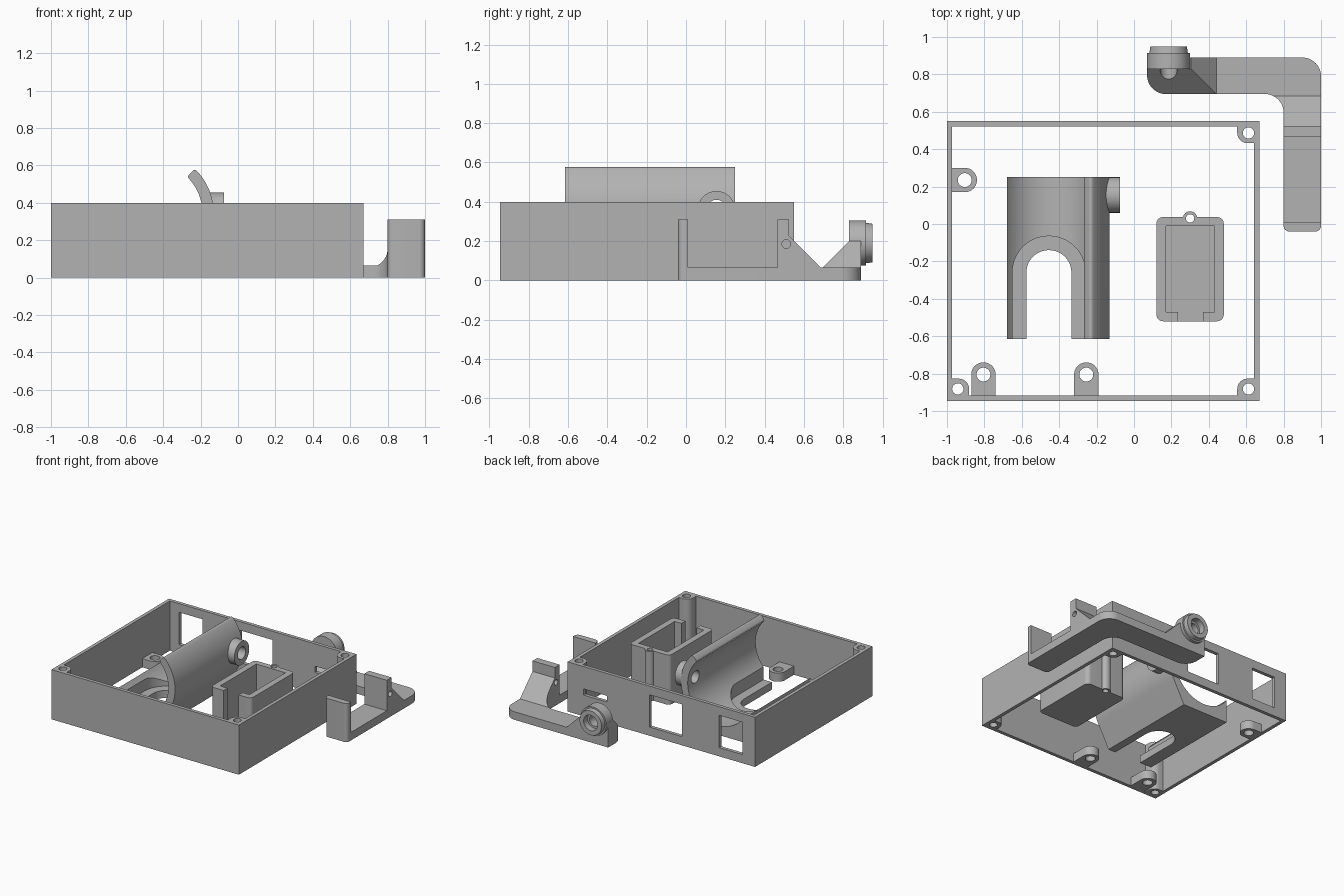
import bpy, bmesh, math
from mathutils import Vector

if "Cube" in bpy.data.objects:
    bpy.data.objects.remove(bpy.data.objects["Cube"])

grey = bpy.data.materials.new("plain grey")
grey.use_nodes = True
COLOUR = (0.45, 0.45, 0.45, 1)
grey.diffuse_color = COLOUR
grey.node_tree.nodes["Principled BSDF"].inputs["Base Color"].default_value = COLOUR


def rounded(corners, steps=10):
    """Outline from (u, v, radius) corners; radius 0 stays sharp."""
    out = []
    for i, (u, v, r) in enumerate(corners):
        p = Vector((u, v))
        if r == 0:
            out.append(p)
            continue
        a = (Vector(corners[i - 1][:2]) - p).normalized()
        b = (Vector(corners[(i + 1) % len(corners)][:2]) - p).normalized()
        half = a.angle(b) / 2
        centre = p + (a + b).normalized() * r / math.sin(half)
        s = p + a * (r / math.tan(half)) - centre
        e = p + b * (r / math.tan(half)) - centre
        out += [centre + s.normalized().slerp(e.normalized(), k / steps) * r
                for k in range(steps + 1)]
    return out


def rect(u0, u1, v0, v1, r=0):
    return rounded([(u0, v0, r), (u1, v0, r), (u1, v1, r), (u0, v1, r)])


def circle(u, v, r, n=40):
    return [(u + r * math.cos(math.tau * k / n), v + r * math.sin(math.tau * k / n))
            for k in range(n)]


def prism(name, outline, axis, lo, hi):
    """Extrude an outline along an axis."""
    place = {"x": lambda u, v, w: (w, u, v),
             "y": lambda u, v, w: (u, w, v),
             "z": lambda u, v, w: (u, v, w)}[axis]
    bm = bmesh.new()
    rings = [[bm.verts.new(place(u, v, w)) for u, v in outline] for w in (lo, hi)]
    n = len(outline)
    for ring in rings:
        bm.faces.new(ring)
    for i in range(n):
        j = (i + 1) % n
        bm.faces.new((rings[0][i], rings[0][j], rings[1][j], rings[1][i]))
    bmesh.ops.recalc_face_normals(bm, faces=bm.faces)
    mesh = bpy.data.meshes.new(name)
    bm.to_mesh(mesh)
    bm.free()
    mesh.materials.append(grey)
    ob = bpy.data.objects.new(name, mesh)
    bpy.context.collection.objects.link(ob)
    return ob


def combine(ob, other, operation):
    mod = ob.modifiers.new("combine", "BOOLEAN")
    mod.operation, mod.solver, mod.object = operation, "EXACT", other
    bpy.context.view_layer.objects.active = ob
    bpy.ops.object.modifier_apply(modifier=mod.name)
    bpy.data.objects.remove(other)


def cut(ob, outline, axis, lo, hi):
    combine(ob, prism("cutter", outline, axis, lo, hi), "DIFFERENCE")


def add(ob, outline, axis, lo, hi):
    combine(ob, prism("addition", outline, axis, lo, hi), "UNION")


# Open frame with connector windows in the back wall
L, R, F, B, T, H = -1.0, 0.67, -0.945, 0.55, 0.028, 0.4
frame = prism("frame", rect(L, R, F, B), "z", 0, H)
cut(frame, rect(L + T, R - T, F + T, B - T), "z", -1, 1)
for x0, x1, z0, z1 in ((-0.35, -0.06, 0.07, 0.33), (-0.89, -0.68, 0.07, 0.33),
                       (0.32, 0.53, 0.17, 0.22)):
    cut(frame, rect(x0, x1, z0, z1), "y", 0.45, 0.65)

# Full-height screw posts in three corners
for name, sx, sy in (("front_right_post", -1, -1), ("front_left_post", 1, -1),
                     ("back_left_post", 1, 1)):
    cx, cy = (R if sx > 0 else L) - sx * T, (B if sy > 0 else F) - sy * T
    ix, iy = cx - sx * 0.09, cy - sy * 0.09
    post = prism(name, rounded([(cx, cy, 0), (ix, cy, 0), (ix, iy, 0.055), (cx, iy, 0)]),
                 "z", 0, H)
    cut(post, circle(cx - sx * 0.03, cy - sy * 0.035, 0.03), "z", -1, 1)

# Low mounting lugs with a round end
PAD = 0.065
for name, x in (("front_lug_outer", -0.805), ("front_lug_inner", -0.255)):
    lug = prism(name, rounded([(x - PAD, F + T, 0), (x + PAD, F + T, 0),
                               (x + PAD, -0.74, 0.064), (x - PAD, -0.74, 0.064)]), "z", 0, 0.07)
    cut(lug, circle(x, -0.805, 0.037), "z", -1, 1)
lug = prism("side_lug", rounded([(L + T, 0.3, 0), (L + T, 0.17, 0),
                                 (-0.84, 0.17, 0.064), (-0.84, 0.3, 0.064)]), "z", 0, 0.07)
cut(lug, circle(-0.905, 0.235, 0.037), "z", -1, 1)

# Curved cradle: flat foot, open trough and a tall hooked side
CX, CZ, RO, RI = -0.46, 0.345, 0.33, 0.27


def arc(r, a0, a1, n):
    angles = [math.radians(a0 + (a1 - a0) * k / n) for k in range(n + 1)]
    return [(CX + r * math.cos(a), CZ + r * math.sin(a), 0) for a in angles]


outer, inner = arc(RO, -30, 46, 16), arc(RI, 46, -144.6, 40)
outer[-1] = outer[-1][:2] + (0.015,)
inner[0] = inner[0][:2] + (0.015,)
cradle = prism("cradle", rounded([(-0.68, 0, 0), (-0.27, 0, 0)] + outer + inner, 4),
               "y", -0.615, 0.25)
add(cradle, circle(0.155, 0.36, 0.095), "x", -0.19, -0.075)
cut(cradle, circle(0.155, 0.36, 0.05), "x", -0.4, 0.1)
for half, z0, z1 in ((0.195, 0.06, 0.4), (0.12, -0.1, 0.4)):
    x, top = -0.455, -0.26 + half
    cut(cradle, rounded([(x - half, -0.8, 0), (x + half, -0.8, 0),
                         (x + half, top, half - 0.001), (x - half, top, half - 0.001)], 20),
        "z", z0, z1)

# Pocket with a notch in front and a screw tab behind
pocket = prism("pocket", rect(0.12, 0.48, -0.52, 0.037, 0.035), "z", 0, H)
add(pocket, circle(0.3, 0.03, 0.038), "z", 0, H)
cut(pocket, rect(0.17, 0.43, -0.47, -0.01), "z", 0.05, 1)
cut(pocket, rect(0.235, 0.37, -0.6, -0.46), "z", 0.05, 1)
cut(pocket, circle(0.3, 0.03, 0.022), "z", -1, 1)

# Angled bracket: one outline, trimmed to leave posts, ramp and wedge
P = 0.065
bracket = prism("bracket", rounded([
    (0.8, -0.04, 0.03), (1.0, -0.04, 0.03), (1.0, 0.89, 0.1), (0.07, 0.89, 0),
    (0.07, 0.695, 0.1), (0.8, 0.695, 0.1)]), "z", 0, 0.31)
cut(bracket, rect(0.01, 0.465, P, 0.5), "x", 0.5, 1.2)
cut(bracket, [(0.525, 0.5), (0.525, 0.225), (0.685, P), (1.1, P), (1.1, 0.5)], "x", 0.44, 1.2)
cut(bracket, [(0.6, P), (0.695, P), (0.83, 0.2), (1.1, 0.2), (1.1, 0.5), (0.6, 0.5)],
    "x", 0, 0.45)
cut(bracket, [(0.44, P), (0.30, 0.205), (0.30, 0.5), (0.46, 0.5), (0.46, P)], "y", 0.6, 1.0)
cut(bracket, circle(0.51, 0.185, 0.022), "x", 0.6, 1.2)

# Chamfered ring on the bracket end
SX, SZ = 0.185, 0.19
ring = prism("bracket_ring", circle(SX, SZ, 0.115), "y", 0.83, 0.95)
for v in ring.data.vertices:
    if v.co.y > 0.9:
        v.co.x, v.co.z = SX + (v.co.x - SX) * 0.85, SZ + (v.co.z - SZ) * 0.85
sleeve = prism("sleeve", circle(SX, SZ, 0.115), "y", 0.83, 0.915)
combine(ring, sleeve, "UNION")
combine(bracket, ring, "UNION")
cut(bracket, circle(SX, SZ, 0.045), "y", 0.6, 1.1)
cut(bracket, circle(SX, SZ, 0.062), "y", 0.9, 1.1)

# Smooth the round surfaces, keep the edges sharp
bpy.ops.object.select_all(action="DESELECT")
for ob in bpy.context.collection.objects:
    if ob.type == "MESH" and grey.name in ob.data.materials:
        ob.select_set(True)
        bpy.context.view_layer.objects.active = ob
bpy.ops.object.shade_smooth_by_angle(angle=math.radians(25))
